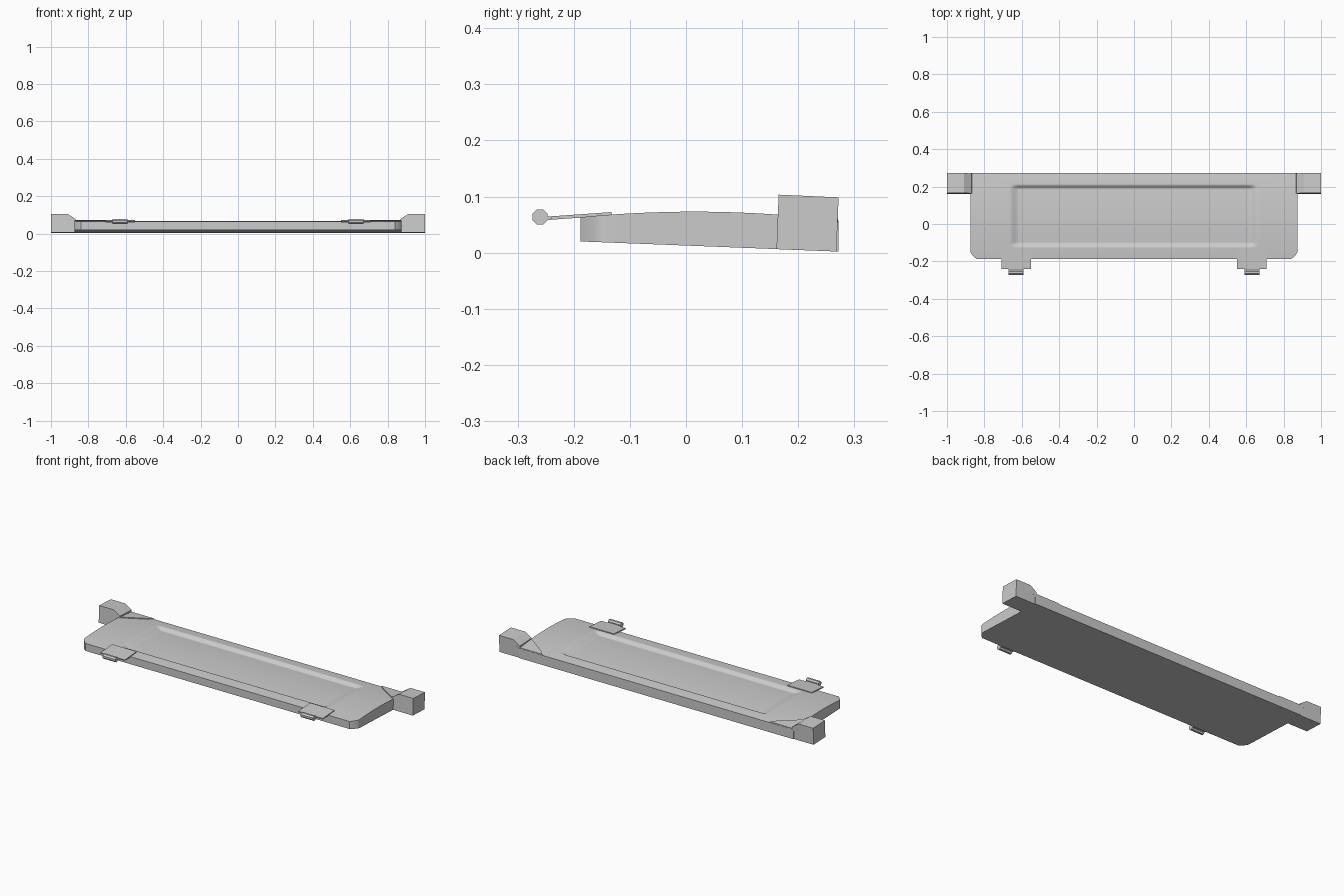
import bpy, bmesh, math
from mathutils import Vector

cube = bpy.data.objects.get("Cube")
if cube:
    bpy.data.objects.remove(cube)

grey = bpy.data.materials.new("light_grey")
grey.use_nodes = True
grey.diffuse_color = (0.6, 0.6, 0.6, 1)
grey.node_tree.nodes["Principled BSDF"].inputs["Base Color"].default_value = (0.6, 0.6, 0.6, 1)

FRONT, BACK = -0.188, 0.272


def finish(bm, name, angle=30):
    bmesh.ops.recalc_face_normals(bm, faces=bm.faces)
    mesh = bpy.data.meshes.new(name)
    bm.to_mesh(mesh)
    bm.free()
    mesh.materials.append(grey)
    ob = bpy.data.objects.new(name, mesh)
    bpy.context.collection.objects.link(ob)
    bpy.ops.object.select_all(action='DESELECT')
    ob.select_set(True)
    bpy.context.view_layer.objects.active = ob
    bpy.ops.object.shade_smooth_by_angle(angle=math.radians(angle))
    return ob


def under(y):
    return 0.0126 - 0.039 * y


def crown(y):
    return 0.073 - 0.24 * (y - 0.015) ** 2


def ramp(d, width):
    t = min(max(d / width, 0), 1)
    return t * t * (3 - 2 * t)


def surface(x, y):
    # crowned sheet with a shallow pressed recess
    recess = ramp(0.665 - abs(x), 0.05) * ramp(y + 0.125, 0.025) * ramp(0.212 - y, 0.025)
    return crown(y) - 0.016 * recess


def half_width(y):
    # rounded front corners
    d = max(-0.145 - y, 0) / 0.043
    return 0.875 - 0.035 * d ** 1.6


def spread(a, b, n):
    return [a + (b - a) * i / n for i in range(n)]


# Main panel: pressed top sheet, skirt and flat underside
half = spread(0, 0.6, 6) + spread(0.6, 0.68, 10) + spread(0.68, 0.875, 3) + [0.875]
xs = [-x for x in reversed(half[1:])] + half
ys = (spread(FRONT, -0.13, 8) + spread(-0.13, -0.095, 8) + spread(-0.095, 0.18, 10)
      + spread(0.18, 0.216, 8) + spread(0.216, BACK, 3) + [BACK])
bm = bmesh.new()
rows = [[bm.verts.new((x * half_width(y) / 0.875, y, surface(x, y))) for x in xs] for y in ys]
for a, b in zip(rows, rows[1:]):
    for i in range(len(xs) - 1):
        bm.faces.new((a[i], a[i + 1], b[i + 1], b[i]))
rim = [e for e in bm.edges if e.is_boundary]
skirt = bmesh.ops.extrude_edge_only(bm, edges=rim)["geom"]
for v in skirt:
    if isinstance(v, bmesh.types.BMVert):
        v.co.z = under(v.co.y)
bmesh.ops.holes_fill(bm, edges=[e for e in bm.edges if e.is_boundary], sides=0)
finish(bm, "panel")


def loft(name, lower, upper):
    bm = bmesh.new()
    lo = [bm.verts.new(p) for p in lower]
    hi = [bm.verts.new(p) for p in upper]
    bm.faces.new(lo)
    bm.faces.new(hi)
    for i in range(len(lo)):
        j = (i + 1) % len(lo)
        bm.faces.new((lo[i], lo[j], hi[j], hi[i]))
    return finish(bm, name, 20)


for s, side in ((1, "left"), (-1, "right")):
    # Raised end block with a sloping inner shoulder
    section = [(0.86, None), (1, None), (1, 0.101), (0.908, 0.101), (0.868, 0.075)]

    def ring(y):
        pts = []
        for x, z in section:
            z = under(y) if z is None else z - 0.045 * (y - 0.215)
            pts.append((s * x, y - 0.04 * (0.1 - z), z))
        return pts
    loft(side + "_end_block", ring(0.165), ring(BACK))

    # Thin flap tapering from the block onto the panel
    outline = [(0.90, 0.166), (0.862, 0.168), (0.75, 0.245), (0.725, BACK - 0.001), (0.90, BACK - 0.001)]
    loft(side + "_corner_flap",
         [(s * x, y, crown(y) - 0.004) for x, y in outline],
         [(s * x, y, crown(y) + 0.005) for x, y in outline])

    # Hinge leaf, its tongue and the rolled knuckle
    def leaf(name, x0, x1, y0, y1):
        corners = [(x0, y0), (x1, y0), (x1, y1), (x0, y1)]
        plate = [(s * x, y, 0.0815 + 0.07 * y) for x, y in corners]
        loft(name, [(x, y, z - 0.006) for x, y, z in plate], plate)
    leaf(side + "_hinge_leaf", 0.552, 0.708, -0.24, -0.133)
    leaf(side + "_hinge_tongue", 0.59, 0.67, -0.262, -0.238)
    circle = [(math.cos(k * math.pi / 4 + math.pi / 8) * 0.0145 - 0.26,
               math.sin(k * math.pi / 4 + math.pi / 8) * 0.0145 + 0.0635) for k in range(8)]
    loft(side + "_hinge_knuckle",
         [(s * 0.59, y, z) for y, z in circle], [(s * 0.67, y, z) for y, z in circle])
